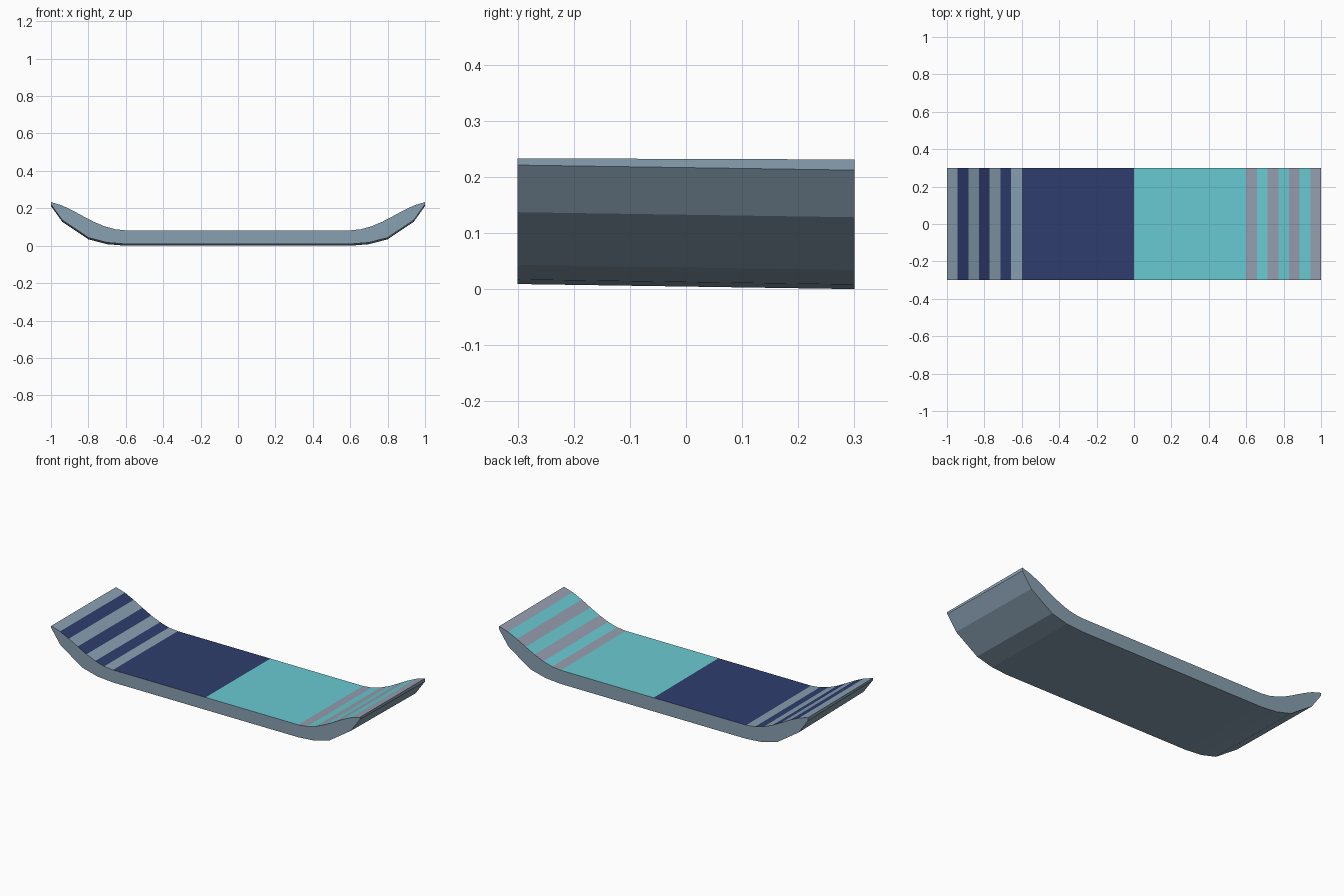
import bpy
import bmesh

if "Cube" in bpy.data.objects:
    bpy.data.objects.remove(bpy.data.objects["Cube"])


def lin(c):
    c /= 255
    return c / 12.92 if c <= 0.04045 else ((c + 0.055) / 1.055) ** 2.4


def make_mat(name, rgb):
    m = bpy.data.materials.new(name)
    m.diffuse_color = (*[lin(c) for c in rgb], 1)
    m.use_nodes = True
    m.node_tree.nodes["Principled BSDF"].inputs["Base Color"].default_value = m.diffuse_color
    return m


materials = [
    make_mat("slate grey", (137, 160, 177)),
    make_mat("navy blue", (47, 61, 110)),
    make_mat("turquoise", (106, 202, 210)),
    make_mat("mauve grey", (150, 158, 174)),
]

# Half profile (x, z): upper deck in seven equal stripes, then the underside
step = 0.4 / 7
top_z = [0.08, 0.086, 0.102, 0.126, 0.156, 0.187, 0.214, 0.231]
top_half = [(0.6 + i * step, z) for i, z in enumerate(top_z)]
bottom_half = [(0.6, 0.0), (0.7, 0.008), (0.8, 0.034), (0.94, 0.128), (1.0, 0.212)]


def mirrored(half, centre):
    left = [(-x, z) for x, z in reversed(half)]
    return left + centre + half


top = mirrored(top_half, [(0.0, 0.08)])
bottom = mirrored(bottom_half, [])

bm = bmesh.new()


def row(points, y, lift):
    return [bm.verts.new((x, y, z + lift)) for x, z in points]


# The underside slopes slightly from front to back
top_front, top_back = row(top, -0.3, 0.002), row(top, 0.3, 0.0)
low_front, low_back = row(bottom, -0.3, 0.009), row(bottom, 0.3, 0.0)

# Deck strips, coloured by position along the board
for i in range(len(top) - 1):
    f = bm.faces.new((top_front[i], top_front[i + 1], top_back[i + 1], top_back[i]))
    x = f.calc_center_median().x
    stripe = int((abs(x) - 0.6) / step) if abs(x) > 0.6 else 1
    if stripe % 2:
        f.material_index = 1 if x < 0 else 2
    else:
        f.material_index = 0 if x < 0 else 3

# Underside strips
for i in range(len(bottom) - 1):
    bm.faces.new((low_front[i], low_back[i], low_back[i + 1], low_front[i + 1]))

# Tip edges and long side walls
bm.faces.new((top_front[0], top_back[0], low_back[0], low_front[0]))
bm.faces.new((top_front[-1], low_front[-1], low_back[-1], top_back[-1]))
bm.faces.new(low_front + top_front[::-1])
bm.faces.new(top_back + low_back[::-1])
bmesh.ops.recalc_face_normals(bm, faces=bm.faces)

mesh = bpy.data.meshes.new("curved_board")
bm.to_mesh(mesh)
bm.free()
for m in materials:
    mesh.materials.append(m)
board = bpy.data.objects.new("curved_board", mesh)
bpy.context.collection.objects.link(board)
